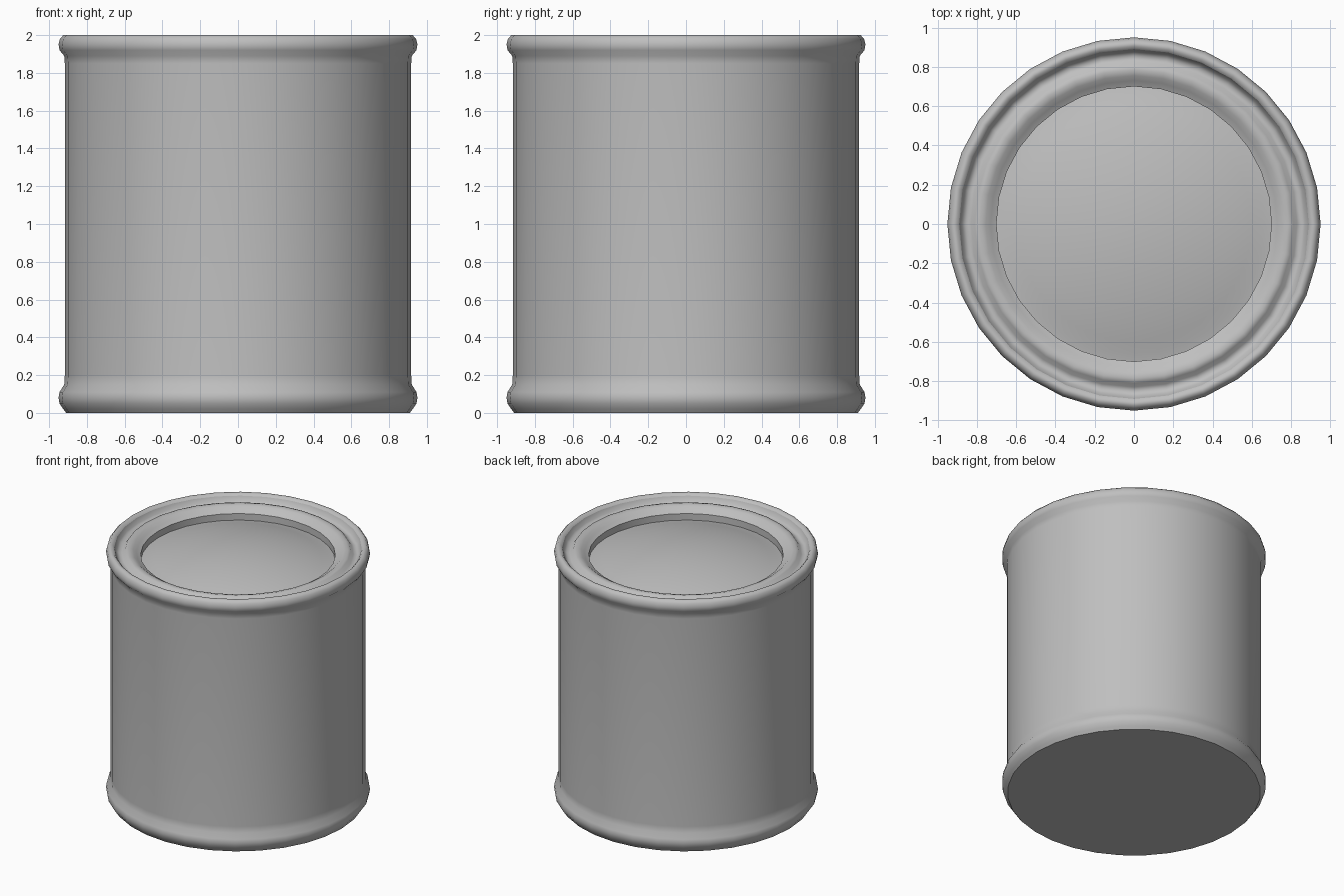
import bpy
import bmesh
from math import cos, sin, tau, radians

cube = bpy.data.objects.get("Cube")
if cube:
    bpy.data.objects.remove(cube, do_unlink=True)

SIDES = 32

metal = bpy.data.materials.new("grey metal")
metal.use_nodes = True
grey = (0.52, 0.52, 0.52, 1)
metal.diffuse_color = grey
metal.node_tree.nodes["Principled BSDF"].inputs["Base Color"].default_value = grey


def lathe(name, profile):
    """Spin (radius, height) points about z; radius 0 closes to a point."""
    bm = bmesh.new()
    rings = []
    for r, z in profile:
        if r == 0:
            rings.append([bm.verts.new((0, 0, z))] * SIDES)
        else:
            rings.append([bm.verts.new((r * cos(tau * i / SIDES), r * sin(tau * i / SIDES), z))
                          for i in range(SIDES)])
    for low, high in zip(rings, rings[1:]):
        for i in range(SIDES):
            j = (i + 1) % SIDES
            corners = dict.fromkeys((low[i], low[j], high[j], high[i]))
            bm.faces.new(list(corners))
    mesh = bpy.data.meshes.new(name)
    bm.to_mesh(mesh)
    bm.free()
    mesh.materials.append(metal)
    obj = bpy.data.objects.new(name, mesh)
    bpy.context.collection.objects.link(obj)
    bpy.ops.object.select_all(action="DESELECT")
    obj.select_set(True)
    bpy.context.view_layer.objects.active = obj
    bpy.ops.object.shade_smooth_by_angle(angle=radians(50))
    return obj


# Flat base, lower bead, straight wall, upper bead and rolled rim
lathe("can_body", [
    (0, 0), (0.91, 0), (0.925, 0.02), (0.945, 0.05), (0.95, 0.08), (0.945, 0.11),
    (0.92, 0.15), (0.917, 0.2), (0.917, 1.85), (0.92, 1.89), (0.945, 1.92),
    (0.95, 1.95), (0.943, 1.98), (0.925, 2.0), (0.905, 2.0), (0.89, 1.985),
])

# Channel inside the rim, raised lip of the lid and its sloping inner edge
lathe("lid_ring", [
    (0.89, 1.985), (0.875, 1.95), (0.855, 1.937), (0.83, 1.942), (0.81, 1.97),
    (0.785, 1.976), (0.755, 1.968), (0.73, 1.947), (0.70, 1.932), (0.70, 1.88),
])

# Domed centre panel
dome = [(0.70, 1.88), (0.66, 1.888)]
dome += [(r, 1.985 - 0.22 * r * r) for r in (0.6, 0.5, 0.4, 0.3, 0.2, 0.1, 0)]
lathe("lid_dome", dome)
